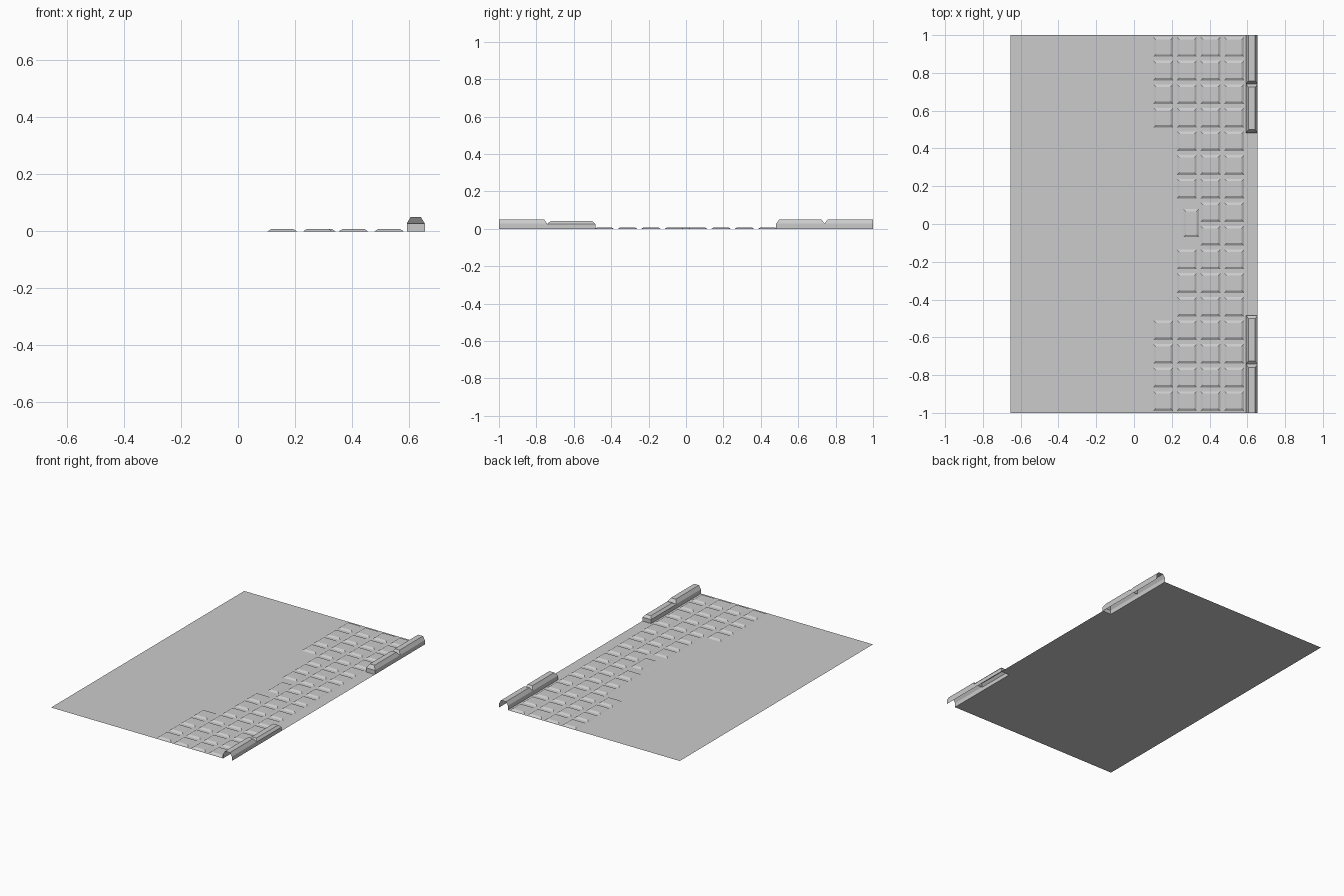
import bpy, bmesh

if "Cube" in bpy.data.objects:
    bpy.data.objects.remove(bpy.data.objects["Cube"])

X_IN, X_OUT = 0.592, 0.655      # width of the edge covers


def mesh_object(name, verts, faces):
    mesh = bpy.data.meshes.new(name)
    mesh.from_pydata(verts, [], faces)
    mesh.update()
    obj = bpy.data.objects.new(name, mesh)
    bpy.context.collection.objects.link(obj)
    return obj


def tile(name, x, y, w, d, h=0.008, inset=0.013):
    """Low raised tile with sloping sides, open below where it meets the sheet."""
    def ring(i, z):
        a, b = w / 2 - i, d / 2 - i
        return [(x - a, y - b, z), (x + a, y - b, z), (x + a, y + b, z), (x - a, y + b, z)]
    faces = [(i, (i + 1) % 4, (i + 1) % 4 + 4, i + 4) for i in range(4)] + [(4, 5, 6, 7)]
    return mesh_object(name, ring(0, 0) + ring(inset, h), faces)


def cover(name, y0, y1, eave, top, open0=False, open1=False, cap0=False, cap1=False):
    """Hollow hipped cover; an open end is cut square, other ends slope down."""
    t0 = y0 if open0 else y0 + 0.017
    t1 = y1 if open1 else y1 - 0.017
    verts = []
    for y, t in ((y0, t0), (y1, t1)):
        verts += [(X_IN, y, 0), (X_IN, y, eave), (X_IN + 0.014, t, top),
                  (X_OUT - 0.014, t, top), (X_OUT, y, eave), (X_OUT, y, 0)]
    faces = [(i, i + 1, i + 7, i + 6) for i in range(5)]
    if not open0:
        faces.append((1, 4, 3, 2))
    if not open1:
        faces.append((7, 8, 9, 10))
    if cap0:
        faces.append((0, 5, 4, 1))
    if cap1:
        faces.append((6, 7, 10, 11))
    return mesh_object(name, verts, faces)


# Flat base sheet, notched beneath the covers
mesh_object("base_sheet",
            [(-X_OUT, -1, 0), (X_IN, -1, 0), (X_IN, -0.485, 0), (X_OUT, -0.485, 0),
             (X_OUT, 0.485, 0), (X_IN, 0.485, 0), (X_IN, 1, 0), (-X_OUT, 1, 0)],
            [(0, 1, 2, 5, 6, 7), (2, 3, 4, 5)])

# Rows of tiles: outer columns are full, inner ones leave out the middle
for col, (x, skip) in enumerate([(0.155, 4), (0.28, 1), (0.405, 0), (0.53, 0)]):
    for k in range(skip, 8):
        for side in (-1, 1):
            tile(f"tile_{col}_{k}", x, side * (0.0625 + 0.125 * k), 0.104, 0.104)

# Long centre tile
tile("centre_tile", 0.302, 0.005, 0.082, 0.15)

# Hollow covers along the edge
cover("cover_front_outer", -1, -0.742, 0.028, 0.051, open0=True)
cover("cover_front_inner", -0.742, -0.484, 0.026, 0.041, cap1=True)
cover("cover_back_inner", 0.482, 0.741, 0.028, 0.051, cap0=True)
cover("cover_back_outer", 0.741, 1, 0.028, 0.051, open1=True)

# Consistent outward normals
for obj in bpy.data.objects:
    if obj.name.startswith("cover"):
        bm = bmesh.new()
        bm.from_mesh(obj.data)
        bmesh.ops.recalc_face_normals(bm, faces=bm.faces)
        bm.normal_update()
        if max(bm.faces, key=lambda f: f.calc_center_median().z).normal.z < 0:
            bmesh.ops.reverse_faces(bm, faces=bm.faces)
        bm.to_mesh(obj.data)
        bm.free()
